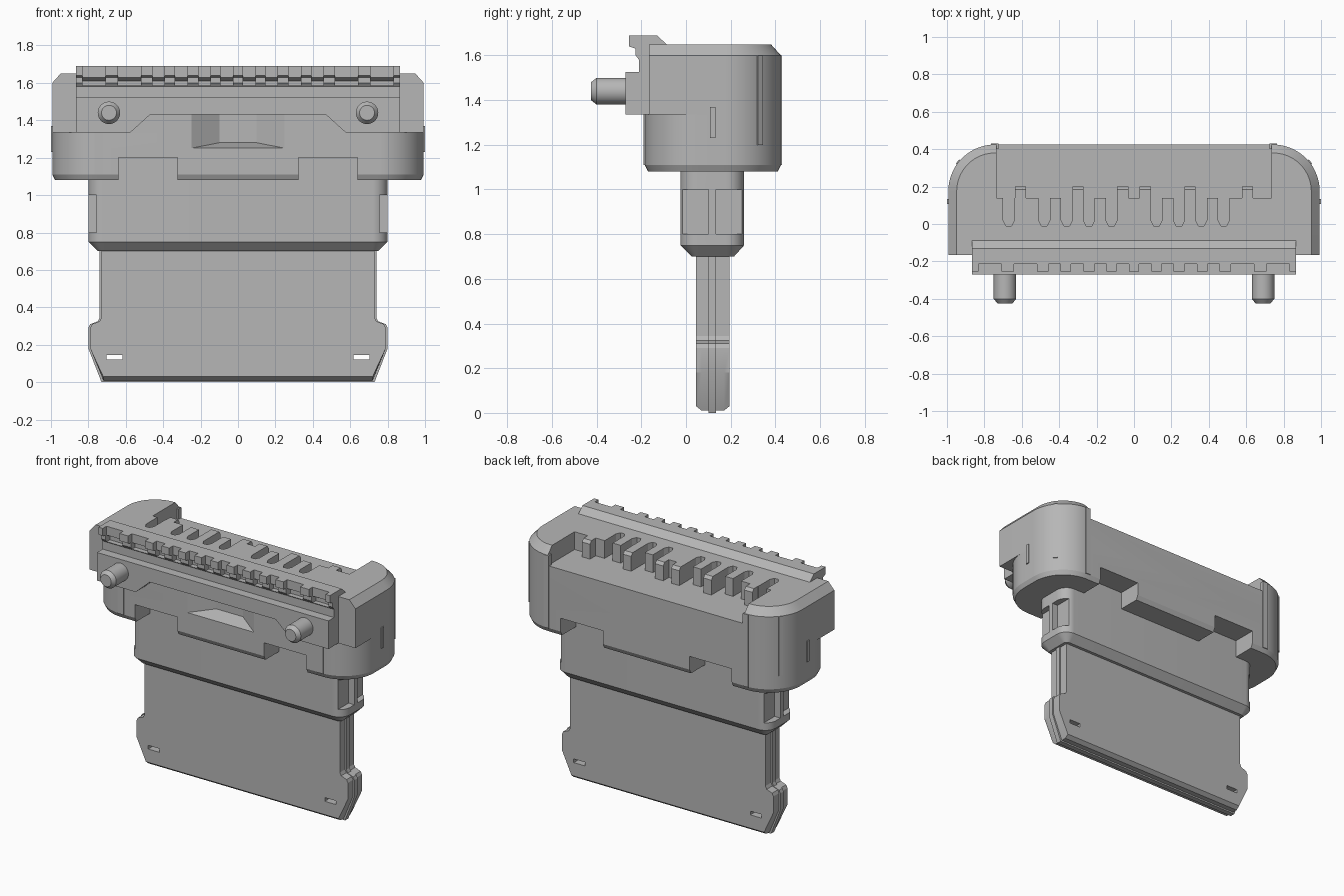
import bpy, bmesh, math
from mathutils import Vector

if "Cube" in bpy.data.objects:
    bpy.data.objects.remove(bpy.data.objects["Cube"])

GREY = (0.47, 0.47, 0.47, 1)
mat = bpy.data.materials.new("plain grey")
mat.use_nodes = True
mat.diffuse_color = GREY
bsdf = next(n for n in mat.node_tree.nodes if n.type == "BSDF_PRINCIPLED")
bsdf.inputs["Base Color"].default_value = GREY


def loft(name, rings):
    """Skin a list of equal-length rings and cap both ends."""
    bm = bmesh.new()
    loops = [[bm.verts.new(p) for p in r] for r in rings]
    n = len(loops[0])
    for a, b in zip(loops, loops[1:]):
        for i in range(n):
            j = (i + 1) % n
            bm.faces.new((a[i], a[j], b[j], b[i]))
    bm.faces.new(loops[0])
    bm.faces.new(loops[-1])
    bmesh.ops.recalc_face_normals(bm, faces=bm.faces)
    mesh = bpy.data.meshes.new(name)
    bm.to_mesh(mesh)
    bm.free()
    mesh.materials.append(mat)
    obj = bpy.data.objects.new(name, mesh)
    bpy.context.collection.objects.link(obj)
    return obj


def place(axis, p, t):
    u, v = p
    return {"x": (t, u, v), "y": (u, t, v), "z": (u, v, t)}[axis]


def prism(name, axis, pts, lo, hi):
    return loft(name, [[place(axis, p, t) for p in pts] for t in (lo, hi)])


def box(name, x, y, z):
    return prism(name, "z", [(x[0], y[0]), (x[1], y[0]), (x[1], y[1]), (x[0], y[1])], *z)


def cut(targets, cutter):
    for t in targets:
        mod = t.modifiers.new("cut", "BOOLEAN")
        mod.operation = "DIFFERENCE"
        mod.solver = "EXACT"
        mod.object = cutter
        bpy.context.view_layer.objects.active = t
        bpy.ops.object.modifier_apply(modifier=mod.name)
    bpy.data.objects.remove(cutter)


def ring(hx, y0, y1, r_front, r_back, z, steps=14):
    """Rounded rectangle; a zero radius gives a square corner."""
    pts = []
    corners = [(hx, y0, r_front, -90), (hx, y1, r_back, 0),
               (-hx, y1, r_back, 90), (-hx, y0, r_front, 180)]
    for x, y, r, start in corners:
        cx = x - math.copysign(r, x)
        cy = y + (r if y == y0 else -r)
        for k in range(steps + 1 if r else 1):
            a = math.radians(start + 90 * k / steps)
            pts.append((cx + r * math.cos(a), cy + r * math.sin(a), z))
    return pts


def span(c, w):
    return (c - w / 2, c + w / 2)


# Blade: two outer plates and a slightly larger core
def blade_outline(y, bottom, grow=0):
    half = [(0.72, bottom), (0.79, 0.18), (0.79, 0.29), (0.78, 0.31),
            (0.74, 0.325), (0.73, 0.345), (0.73, 0.75)]
    half = [(x + grow, z) for x, z in half]
    return [(x, y, z) for x, z in half] + [(-x, y, z) for x, z in reversed(half)]


blade = [
    loft("blade_front_plate", [blade_outline(0.045, 0.03), blade_outline(0.07, 0.01),
                               blade_outline(0.1, 0.01)]),
    loft("blade_core", [blade_outline(0.1, 0, 0.01), blade_outline(0.135, 0, 0.01)]),
    loft("blade_back_plate", [blade_outline(0.135, 0.01), blade_outline(0.17, 0.01),
                              blade_outline(0.195, 0.03)]),
]
for s in (-1, 1):
    cut(blade, box("slot_cutter", span(s * 0.66, 0.085), (-0.5, 0.5), (0.12, 0.145)))

# Collar with side pockets either side of a rib
collar = loft("collar", [ring(0.75, 0.025, 0.215, 0.03, 0.03, 0.70),
                         ring(0.80, -0.025, 0.26, 0.08, 0.08, 0.75),
                         ring(0.80, -0.025, 0.26, 0.08, 0.08, 1.25)])
for s in (-1, 1):
    for y in ((-0.1, 0.1), (0.135, 0.4)):
        cut([collar], box("pocket_cutter", span(s * 0.857, 0.2), y, (0.8, 1.0)))

# Housing: round-cornered base and a top with square front corners
HX = 0.993
base = loft("housing_base", [ring(HX - 0.015, -0.17, 0.41, 0.225, 0.235, 1.08),
                             ring(HX, -0.185, 0.425, 0.24, 0.25, 1.11),
                             ring(HX, -0.185, 0.425, 0.24, 0.25, 1.335)])
top = loft("housing_top", [ring(HX, -0.165, 0.425, 0, 0.25, 1.335),
                           ring(HX, -0.165, 0.425, 0, 0.25, 1.60),
                           ring(HX - 0.045, -0.165, 0.38, 0, 0.205, 1.65)])
panel = box("front_panel", (-0.6, 0.6), (-0.185, -0.16), (1.335, 1.5))

# Notches in the lower edge, front and back
for s in (-1, 1):
    for y in ((-0.4, -0.015), (0.25, 0.6)):
        cut([base], box("notch_cutter", span(s * 0.482, 0.315), y, (1.0, 1.2)))

# Tapered latch pocket in the front
def pocket_ring(y, hx, z):
    return [(-hx, y, z), (hx, y, z), (hx, y, 1.43), (-hx, y, 1.43)]


cut([base, top, panel], loft("latch_cutter", [pocket_ring(-0.195, 0.265, 1.248),
                                              pocket_ring(-0.09, 0.1, 1.28)]))

# Rear recess with round-ended fingers
recess = [(0.735, 0.14), (0.735, 0.5), (-0.735, 0.5), (-0.735, 0.14)]
for c in (-0.67, -0.48, -0.36, -0.24, -0.12, 0.12, 0.24, 0.36, 0.48):
    recess += [(c - 0.03, 0.14), (c - 0.03, 0.02), (c - 0.015, -0.01),
               (c + 0.015, -0.01), (c + 0.03, 0.02), (c + 0.03, 0.14)]
cut([top], prism("recess_cutter", "z", recess, 1.53, 1.8))
for i, c in enumerate((-0.607, -0.3, -0.06, 0.06, 0.3, 0.607)):
    prism(f"recess_post_{i + 1}", "x",
          [(0.13, 1.52), (0.2, 1.52), (0.2, 1.63), (0.185, 1.65), (0.13, 1.65)],
          *span(c, 0.06))

# Front flange with overhanging lip
flange = prism("front_flange", "x",
               [(-0.15, 1.335), (-0.27, 1.335), (-0.27, 1.525), (-0.21, 1.525),
                (-0.21, 1.58), (-0.225, 1.6), (-0.225, 1.63), (-0.255, 1.64),
                (-0.255, 1.69), (-0.13, 1.69), (-0.087, 1.65), (-0.15, 1.645)],
               -0.865, 0.865)
cut([flange], prism("arch_cutter", "y", [(-0.614, 1.3), (0.614, 1.3), (0.47, 1.43),
                                         (-0.47, 1.43)], -0.4, -0.1))

# Row of contact cells in the lip
cells = [(0.06, 0.065), (0.18, 0.065), (0.303, 0.065), (0.425, 0.065),
         (0.58, 0.125), (0.77, 0.125)]
cell_profile = [(-0.3, 1.75), (-0.3, 1.585), (-0.18, 1.585), (-0.18, 1.61),
                (-0.215, 1.63), (-0.215, 1.75)]
for c, w in cells:
    for s in (-1, 1):
        cut([flange], prism("cell_cutter", "x", cell_profile, *span(s * c, w)))

# Paired parts: guide pins and thin ribs
for s, side in ((1, "left"), (-1, "right")):
    rings = []
    for y, r in ((-0.25, 0.06), (-0.4, 0.06), (-0.425, 0.04)):
        angles = [math.tau * k / 32 for k in range(32)]
        rings.append([(s * 0.69 + r * math.cos(a), y, 1.44 + r * math.sin(a))
                      for a in angles])
    loft(f"guide_pin_{side}", rings)
    box(f"back_rib_{side}", span(s * 0.745, 0.04), (0.4, 0.43), (1.11, 1.6))
    box(f"front_rib_{side}", span(s * 0.745, 0.045), (-0.19, -0.15), (1.11, 1.335))
    box(f"side_rib_{side}", span(s * 0.985, 0.03), (0.108, 0.133), (1.23, 1.37))
    arc = Vector((HX - 0.25, 0.175))
    d = Vector((math.cos(0.67), math.sin(0.67)))
    t = Vector((-d.y, d.x)) * 0.014
    pts = [arc + d * 0.23 - t, arc + d * 0.256 - t, arc + d * 0.256 + t, arc + d * 0.23 + t]
    prism(f"corner_rib_{side}", "z", [(s * p.x, p.y) for p in pts], 1.2, 1.6)

# Smooth the rounded surfaces, keep the edges sharp
for obj in bpy.context.scene.objects:
    if obj.type == "MESH" and mat.name in obj.data.materials:
        bpy.ops.object.select_all(action="DESELECT")
        obj.select_set(True)
        bpy.context.view_layer.objects.active = obj
        bpy.ops.object.shade_smooth_by_angle(angle=math.radians(25))
